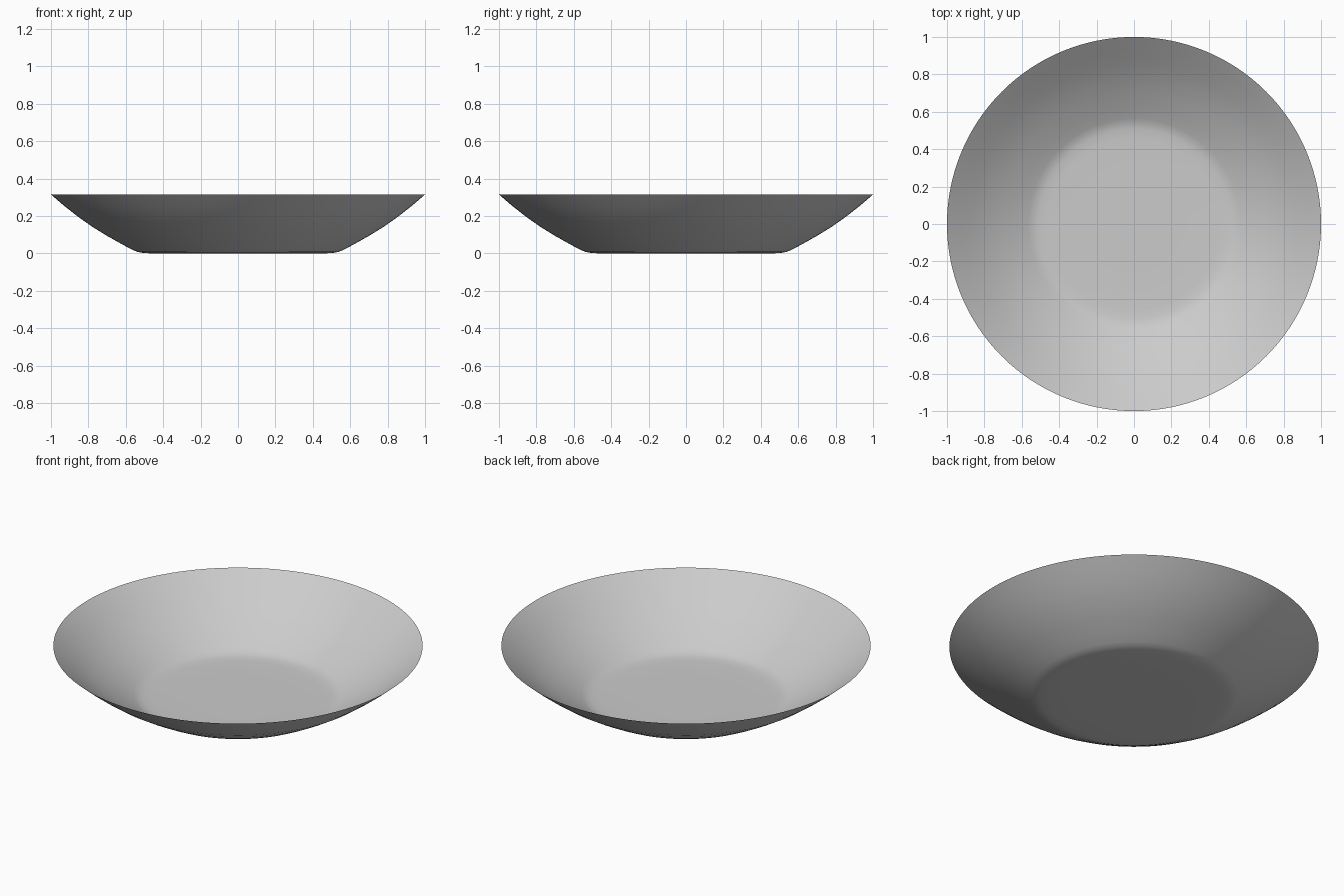
import bpy, bmesh, math

if "Cube" in bpy.data.objects:
    bpy.data.objects.remove(bpy.data.objects["Cube"])

# Wall profile (radius, height), from base centre to rim
outer = [(0, 0), (0.25, 0), (0.46, 0.0), (0.51, 0.003), (0.54, 0.009), (0.565, 0.02),
         (0.62, 0.049), (0.70, 0.094), (0.78, 0.143), (0.86, 0.2),
         (0.93, 0.255), (1.0, 0.315)]
THICK = 0.006
# Inner skin follows the outer one and meets it at a fine rim
inner = [(r, z + THICK) for r, z in outer[:-1]]
profile = outer + inner[::-1]

# Spin the profile around z
bm = bmesh.new()
verts = [bm.verts.new((r, 0, z)) for r, z in profile]
edges = [bm.edges.new(pair) for pair in zip(verts, verts[1:])]
bmesh.ops.spin(bm, geom=verts + edges, cent=(0, 0, 0), axis=(0, 0, 1),
               angle=2 * math.pi, steps=128, use_merge=True)
bmesh.ops.remove_doubles(bm, verts=bm.verts, dist=0.0005)
bmesh.ops.recalc_face_normals(bm, faces=bm.faces)
mesh = bpy.data.meshes.new("bowl")
bm.to_mesh(mesh)
bm.free()

bowl = bpy.data.objects.new("bowl", mesh)
bpy.context.collection.objects.link(bowl)
bpy.context.view_layer.objects.active = bowl
bowl.select_set(True)
bpy.ops.object.shade_smooth_by_angle(angle=math.radians(40))
